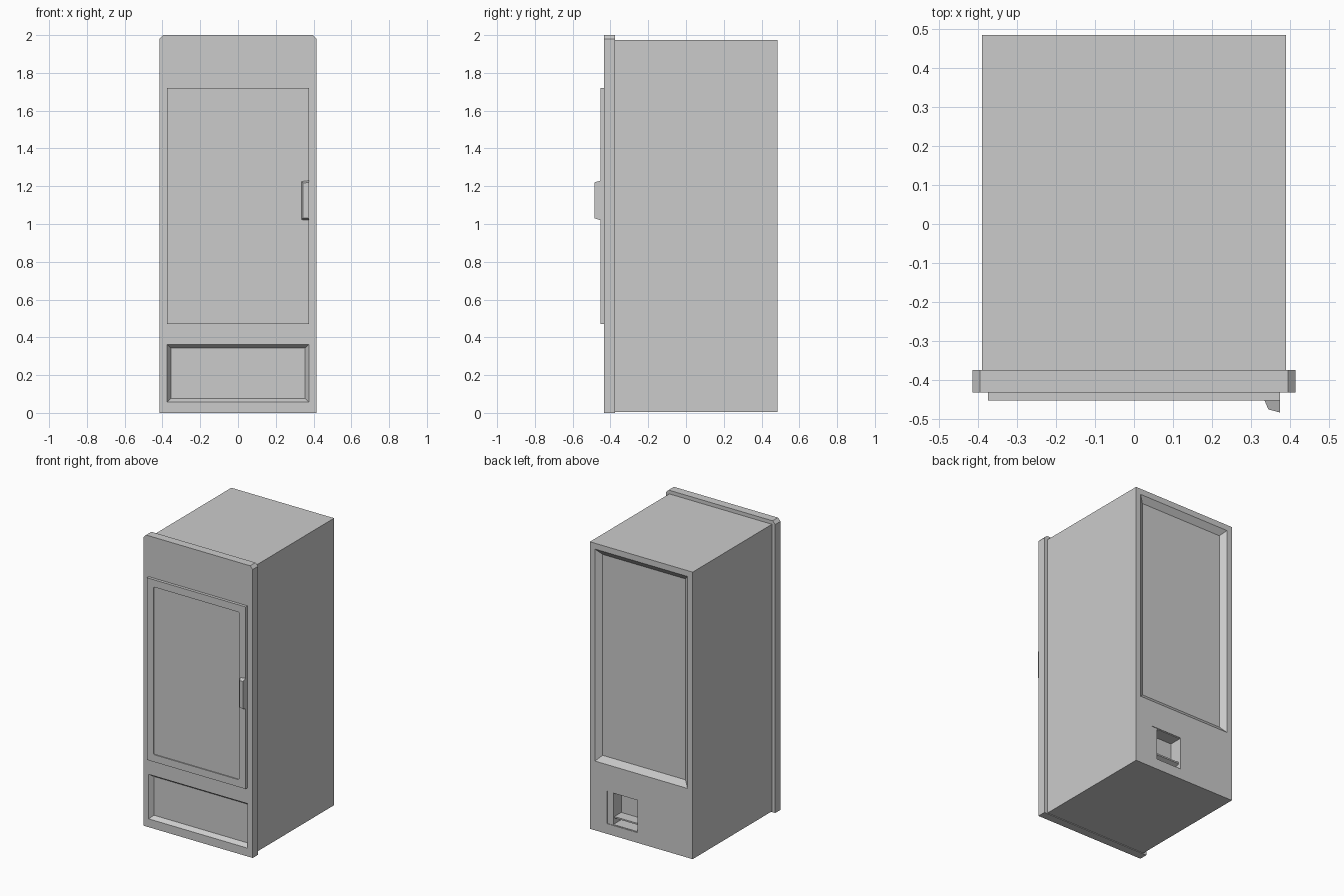
import bpy, bmesh

if "Cube" in bpy.data.objects:
    bpy.data.objects.remove(bpy.data.objects["Cube"], do_unlink=True)

grey = bpy.data.materials.new("cabinet_grey")
grey.use_nodes = True
colour = (0.6, 0.6, 0.6, 1)
grey.diffuse_color = colour
grey.node_tree.nodes["Principled BSDF"].inputs["Base Color"].default_value = colour


def loft(name, near, far):
    """Solid between two equal outlines of 3D points."""
    bm = bmesh.new()
    a = [bm.verts.new(p) for p in near]
    b = [bm.verts.new(p) for p in far]
    n = len(a)
    bm.faces.new(a)
    bm.faces.new(b[::-1])
    for i in range(n):
        j = (i + 1) % n
        bm.faces.new((a[i], b[i], b[j], a[j]))
    bmesh.ops.recalc_face_normals(bm, faces=bm.faces)
    mesh = bpy.data.meshes.new(name)
    bm.to_mesh(mesh)
    bm.free()
    mesh.materials.append(grey)
    ob = bpy.data.objects.new(name, mesh)
    bpy.context.collection.objects.link(ob)
    return ob


def rect(x0, x1, z0, z1, y, inset=0):
    return [(x0 + inset, y, z0 + inset), (x1 - inset, y, z0 + inset),
            (x1 - inset, y, z1 - inset), (x0 + inset, y, z1 - inset)]


def box(name, x0, x1, y0, y1, z0, z1):
    return loft(name, rect(x0, x1, z0, z1, y0), rect(x0, x1, z0, z1, y1))


def chamfer_outline(w, z0, z1, c, y, bottom=True):
    low = [(-w + c, y, z0), (w - c, y, z0), (w, y, z0 + c)] if bottom else [(w, y, z0)]
    top = [(w, y, z1 - c), (w - c, y, z1), (-w + c, y, z1), (-w, y, z1 - c)]
    return low + top + [(-w, y, z0 + c if bottom else z0)]


def carve(target, cutter):
    """Subtract a cutter and discard it."""
    mod = target.modifiers.new("recess", "BOOLEAN")
    mod.operation = "DIFFERENCE"
    mod.solver = "EXACT"
    mod.object = cutter
    cutter.hide_render = True
    bpy.context.view_layer.objects.active = target
    bpy.ops.object.modifier_apply(modifier=mod.name)
    bpy.data.objects.remove(cutter, do_unlink=True)


def tray(bounds, y, depth, inset):
    """Tapered cutter: full size at y, shrinking by inset at y + depth."""
    return loft("tray_cutter", rect(*bounds, y - depth, -inset),
                rect(*bounds, y + depth, inset))


# Main cabinet with the sloped rear panel and the rear socket
BACK = 0.485
cabinet = box("cabinet_body", -0.39, 0.39, -0.375, BACK, 0.005, 1.975)
carve(cabinet, tray((-0.352, 0.352, 0.48, 1.935), BACK, -0.03, 0.038))
carve(cabinet, box("rim_cutter", 0.03, 0.26, BACK - 0.004, BACK + 0.1, 0.075, 0.3))
carve(cabinet, box("socket_cutter", 0.03, 0.215, BACK - 0.09, BACK + 0.1, 0.08, 0.295))

# Wedge shelf inside the socket
def shelf_side(x):
    return [(x, BACK - 0.095, 0.13), (x, BACK - 0.015, 0.13),
            (x, BACK - 0.015, 0.12), (x, BACK - 0.095, 0.085)]
loft("socket_shelf", shelf_side(0.028), shelf_side(0.217))

# Front frame with clipped top corners and a lower tray
FRONT = -0.433
frame = loft("front_frame", chamfer_outline(0.415, 0, 2, 0.02, FRONT, False),
             chamfer_outline(0.415, 0, 2, 0.02, -0.375, False))
carve(frame, tray((-0.375, 0.375, 0.057, 0.363), FRONT, 0.028, 0.02))

# Door with a shallow window
door = box("door", -0.375, 0.375, -0.453, FRONT, 0.47, 1.72)
carve(door, loft("window_cutter", chamfer_outline(0.325, 0.52, 1.67, 0.006, -0.5),
                 chamfer_outline(0.325, 0.52, 1.67, 0.006, -0.446)))

# Wedge shaped door handle
loft("door_handle",
     [(0.335, -0.453, 1.023), (0.375, -0.453, 1.02),
      (0.375, -0.453, 1.23), (0.335, -0.453, 1.225)],
     [(0.345, -0.476, 1.033), (0.375, -0.484, 1.03),
      (0.375, -0.484, 1.22), (0.345, -0.476, 1.217)])
